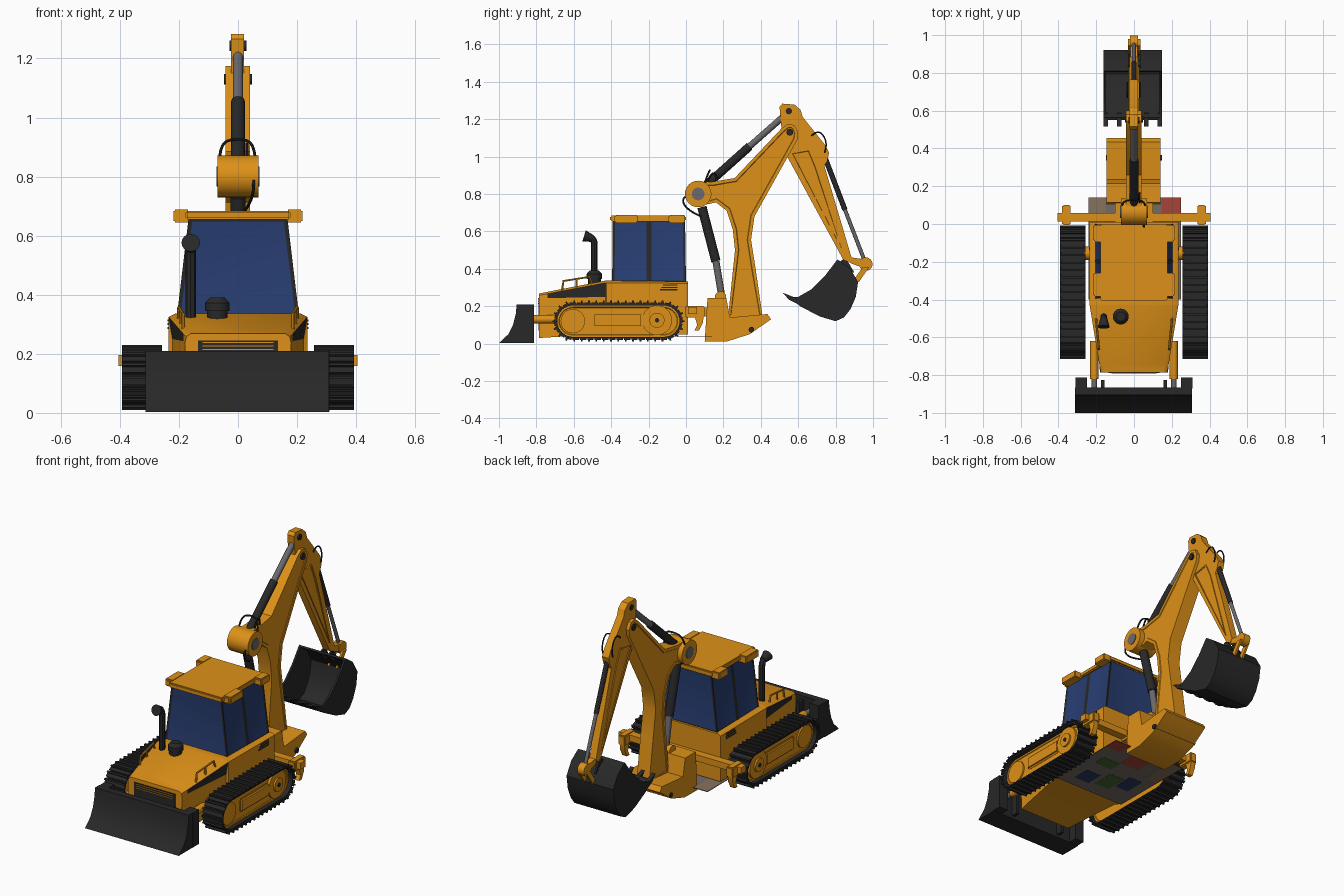
import bpy, bmesh, math
from mathutils import Vector, Matrix

if "Cube" in bpy.data.objects:
    bpy.data.objects.remove(bpy.data.objects["Cube"])

def mat(name, c):
    m = bpy.data.materials.new(name)
    m.diffuse_color = (*c, 1)
    m.use_nodes = True
    m.node_tree.nodes["Principled BSDF"].inputs["Base Color"].default_value = m.diffuse_color
    return m

YELLOW = mat("machine yellow", (0.73, 0.285, 0.009))
BLACK = mat("dark rubber", (0.021, 0.021, 0.021))
GLASS = mat("blue glass", (0.021, 0.048, 0.17))
STEEL = mat("steel grey", (0.15, 0.14, 0.15))
TAUPE = mat("taupe", (0.17, 0.15, 0.13))
BEIGE = mat("beige", (0.25, 0.17, 0.11))
RED = mat("dull red", (0.38, 0.06, 0.04))
GREEN = mat("dark green", (0.05, 0.13, 0.03))
NAVY = mat("navy", (0.025, 0.04, 0.13))

def finish(name, bm, *mats):
    bmesh.ops.recalc_face_normals(bm, faces=bm.faces)
    me = bpy.data.meshes.new(name)
    bm.to_mesh(me)
    bm.free()
    for m in mats:
        me.materials.append(m)
    ob = bpy.data.objects.new(name, me)
    bpy.context.collection.objects.link(ob)
    return ob

def box(name, lo, hi, m, bevel=0.0):
    bm = bmesh.new()
    lo, hi = Vector(lo), Vector(hi)
    bmesh.ops.create_cube(bm, size=1, matrix=Matrix.Translation((lo + hi) / 2) @ Matrix.Diagonal((*(hi - lo), 1)))
    if bevel:
        bmesh.ops.bevel(bm, geom=bm.edges[:], offset=bevel, segments=2, affect='EDGES')
    return finish(name, bm, m)

def prism(name, pts, x0, x1, m, inset=0.0, depth=-0.004):
    """Side profile of (y, z) points extruded along x, with optional recessed side panels."""
    bm = bmesh.new()
    a, b = ([bm.verts.new((x, y, z)) for y, z in pts] for x in (x0, x1))
    n = len(pts)
    caps = [bm.faces.new(a), bm.faces.new(b)]
    for i in range(n):
        bm.faces.new((a[i], a[(i + 1) % n], b[(i + 1) % n], b[i]))
    bmesh.ops.recalc_face_normals(bm, faces=bm.faces)
    if inset:
        for f in caps:
            bmesh.ops.inset_region(bm, faces=[f], thickness=inset, depth=0)
            bmesh.ops.inset_region(bm, faces=[f], thickness=0.003, depth=depth)
    return finish(name, bm, m)

def cyl(name, a, b, r, m, r2=None, n=24):
    a, b = Vector(a), Vector(b)
    bm = bmesh.new()
    rot = (b - a).to_track_quat('Z', 'Y').to_matrix().to_4x4()
    bmesh.ops.create_cone(bm, cap_ends=True, segments=n, radius1=r, radius2=r if r2 is None else r2,
                          depth=(b - a).length, matrix=Matrix.Translation((a + b) / 2) @ rot)
    return finish(name, bm, m)

def pin(name, y, z, r, half, m):
    return cyl(name, (-half, y, z), (half, y, z), r, m)

def tube(name, pts, r, m, smooth=True):
    cu = bpy.data.curves.new(name, 'CURVE')
    cu.dimensions, cu.bevel_depth, cu.bevel_resolution, cu.use_fill_caps = '3D', r, 2, True
    sp = cu.splines.new('NURBS' if smooth else 'POLY')
    sp.points.add(len(pts) - 1)
    for p, co in zip(sp.points, pts):
        p.co = (*co, 1)
    if smooth:
        sp.use_endpoint_u, sp.order_u, sp.resolution_u = True, 3, 6
    cu.materials.append(m)
    ob = bpy.data.objects.new(name, cu)
    bpy.context.collection.objects.link(ob)
    bpy.ops.object.select_all(action='DESELECT')
    ob.select_set(True)
    bpy.context.view_layer.objects.active = ob
    bpy.ops.object.convert(target='MESH')

# Body and hood: mirrored cross-sections lofted along y, dark engine side panels
sections = [(-0.785, [(0.17, .03), (0.18, .235), (0.175, .258), (0.16, .268)]),
            (-0.74, [(0.178, .033), (0.184, .243), (0.184, .266), (0.167, .277)]),
            (-0.43, [(0.225, .05), (0.222, .25), (0.235, .325), (0.21, .337)]),
            (-0.425, [(0.235, .05), (0.235, .25), (0.235, .325), (0.21, .337)]),
            (0.01, [(0.235, .05), (0.235, .25), (0.235, .322), (0.22, .332)])]
bm = bmesh.new()
rings = [[bm.verts.new((x, y, z)) for x, z in h] + [bm.verts.new((-x, y, z)) for x, z in h[::-1]]
         for y, h in sections]
for s in range(len(rings) - 1):
    for i in range(8):
        j = (i + 1) % 8
        f = bm.faces.new((rings[s][i], rings[s][j], rings[s + 1][j], rings[s + 1][i]))
        f.material_index = int(s == 1 and i in (1, 5))
bm.faces.new(rings[0])
bm.faces.new(rings[-1])
finish("body", bm, YELLOW, BLACK)

# Front grille
box("grille", (-0.135, -0.789, 0.07), (0.135, -0.78, 0.245), BLACK)
for i in range(3):
    z = 0.213 + i * 0.012
    box("grille_slat", (-0.12, -0.792, z), (0.12, -0.786, z + 0.003), YELLOW)

# Cab: tapered box, side faces inset into glass with dark pillars
bm = bmesh.new()
plan = [(1, 0), (1, .5), (1, 1), (-1, 1), (-1, .5), (-1, 0)]
low = [bm.verts.new((0.207 * x, -0.395 + 0.395 * t, 0.325)) for x, t in plan]
top = [bm.verts.new((0.167 * x, -0.392 + 0.387 * t, 0.662)) for x, t in plan]
walls = [bm.faces.new((low[i], low[(i + 1) % 6], top[(i + 1) % 6], top[i])) for i in range(6)]
bm.faces.new(low)
bm.faces.new(top)
bmesh.ops.recalc_face_normals(bm, faces=bm.faces)
bmesh.ops.inset_individual(bm, faces=walls, thickness=0.018, depth=-0.003)
for f in walls:
    f.material_index = 1
finish("cab", bm, BLACK, GLASS)
box("cab_roof", (-0.178, -0.405, 0.655), (0.178, 0.0, 0.684), YELLOW, 0.006)

# Exhaust and air cleaner
tube("exhaust_pipe", [(-0.16, -0.49, 0.31), (-0.16, -0.49, 0.5), (-0.16, -0.49, 0.565), (-0.16, -0.535, 0.578)], 0.018, BLACK)
cyl("exhaust_mouth", (-0.16, -0.50, 0.562), (-0.16, -0.545, 0.576), 0.019, BLACK, 0.031)
cyl("air_cleaner_stem", (-0.07, -0.49, 0.3), (-0.07, -0.49, 0.35), 0.035, BLACK)
cyl("air_cleaner", (-0.07, -0.49, 0.345), (-0.07, -0.49, 0.372), 0.042, BLACK)
cyl("air_cleaner_cap", (-0.07, -0.49, 0.372), (-0.07, -0.49, 0.39), 0.042, BLACK, 0.025)

# Undercarriage path: a stadium sampled by distance, giving (y, z, angle)
Y0, Y1, ZC, R = -0.605, -0.118, 0.12, 0.095
def stadium(s, r):
    L, arc = Y1 - Y0, math.pi * R
    s *= 2 * (L + arc)
    if s < L: y, a = Y0 + s, math.pi / 2
    elif s < L + arc: y, a = Y1, math.pi / 2 - (s - L) / R
    elif s < 2 * L + arc: y, a = Y1 - (s - L - arc), -math.pi / 2
    else: y, a = Y0, -math.pi / 2 - (s - 2 * L - arc) / R
    return y + r * math.cos(a), ZC + r * math.sin(a), a

for sx in (-1, 1):
    side = "right" if sx > 0 else "left"
    def sp(name, pts, a, b, m, **k):
        return prism(f"{side}_{name}", pts, sx * a, sx * b, m, **k)
    def sbox(name, a, b, m, bevel=0.0):
        lo, hi = sorted((sx * a[0], sx * b[0]))
        return box(f"{side}_{name}", (lo, *a[1:]), (hi, *b[1:]), m, bevel)
    # Track belt, shoes with raised bars
    bm = bmesh.new()
    N = 72
    ring = [[bm.verts.new((sx * x, *stadium(i / N, r)[:2])) for x, r in
             ((.265, .084), (.385, .084), (.385, .094), (.265, .094))] for i in range(N)]
    for i in range(N):
        for k in range(4):
            bm.faces.new((ring[i][k], ring[i][(k + 1) % 4], ring[(i + 1) % N][(k + 1) % 4], ring[(i + 1) % N][k]))
    M = 40
    for i in range(M):
        for r, length, thick, off in ((0.096, 0.034, 0.007, 0), (0.102, 0.009, 0.016, 0.2)):
            y, z, a = stadium((i + off) / M, r)
            bmesh.ops.create_cube(bm, size=1, matrix=Matrix.Translation((sx * 0.325, y, z)) @
                                  Matrix.Rotation(a, 4, 'X') @ Matrix.Diagonal((0.134, thick, length, 1)))
    finish(f"{side}_track", bm, BLACK)
    # Track frame, wheels and axle
    sp("track_frame", [stadium(i / 48, 0.0845)[:2] for i in range(48)], 0.28, 0.36, YELLOW, inset=0.01)
    sbox("track_cover", (0.35, -0.50, 0.085), (0.372, -0.23, 0.165), YELLOW, 0.01)
    cyl(f"{side}_idler", (sx * 0.3, -0.605, 0.12), (sx * 0.365, -0.605, 0.12), 0.065, YELLOW, n=32)
    for x, r, m in ((.37, .08, YELLOW), (.38, .04, YELLOW), (.384, .012, BLACK)):
        cyl(f"{side}_sprocket", (sx * 0.3, -0.155, 0.125), (sx * x, -0.155, 0.125), r, m, n=32)
    cyl(f"{side}_axle", (sx * 0.2, -0.155, 0.12), (sx * 0.3, -0.155, 0.12), 0.035, YELLOW)
    # Roof lamps, side vents, handrails
    for y0, y1 in ((-0.38, -0.26), (-0.09, -0.005)):
        sbox("roof_lamp", (0.165, y0, 0.645), (0.218, y1, 0.688), YELLOW, 0.005)
        sbox("lamp_lens", (0.178, y0 - 0.004, 0.653), (0.207, y0 + 0.004, 0.68), YELLOW)
    for i in range(3):
        sbox("side_vent", (0.23, -0.14 + i * 0.008, 0.284 + i * 0.013), (0.238, -0.045, 0.291 + i * 0.013), BLACK)
    tube(f"{side}_handrail", [(sx * .186, -.665, .27), (sx * .186, -.655, .335), (sx * .2, -.515, .357), (sx * .2, -.50, .31)], 0.006, YELLOW, False)
    cyl(f"{side}_handrail_post", (sx * .193, -.585, .28), (sx * .193, -.585, .345), 0.006, YELLOW, n=10)
    # Blade push arms and brackets
    cyl(f"{side}_push_arm", (sx * .21, -.62, .13), (sx * .21, -.82, .13), 0.022, YELLOW)
    cyl(f"{side}_push_rod", (sx * .21, -.80, .13), (sx * .21, -.88, .13), 0.015, STEEL)
    sbox("blade_bracket", (0.25, -0.87, 0.004), (0.31, -0.812, 0.21), BLACK)
    sbox("blade_rib", (0.155, -0.87, 0.02), (0.175, -0.825, 0.19), BLACK)
    # Rear bar end clamps with hooks
    sbox("bar_clamp", (0.335, -0.005, 0.14), (0.38, 0.10, 0.202), YELLOW, 0.006)
    sp("bar_hook", [(0.045, .15), (0.095, .15), (0.09, .11), (0.07, .07), (0.045, .07), (0.06, .10)], 0.342, 0.373, YELLOW)

# Dozer blade
prism("dozer_blade", [(-1, .003), (-.95, .05), (-.925, .1), (-.91, .16), (-.905, .21), (-.865, .21), (-.865, .003)], -0.313, 0.308, BLACK)

# Rear bar, hitch and coloured under plate
box("rear_bar", (-0.405, 0.012, 0.158), (0.405, 0.058, 0.196), YELLOW)
box("hitch", (-0.1, 0.0, 0.145), (0.1, 0.13, 0.192), YELLOW)
box("under_plate", (-0.24, -0.40, 0.039), (0.25, 0.14, 0.041), TAUPE)
for x0, x1, y0, y1, m in ((-.24, -.15, -.08, .14, BEIGE), (.145, .25, .05, .14, RED), (-.06, .07, -.04, .07, RED),
                          (-.07, .03, -.31, -.17, GREEN), (.06, .18, -.13, -.05, GREEN),
                          (-.17, -.08, -.26, -.13, NAVY), (.06, .16, -.33, -.22, NAVY)):
    box("under_plate_patch", (x0, y0, 0.038), (x1, y1, 0.042), m)

# Backhoe base
prism("backhoe_base", [(.10, .01), (.115, .245), (.215, .245), (.235, .14), (.435, .158), (.455, .13), (.34, .05), (.22, .012)], -0.145, 0.14, YELLOW)
pin("base_pin", 0.35, 0.075, 0.015, 0.149, BLACK)
pin("lift_mount", 0.185, 0.25, 0.03, 0.04, YELLOW)

# Boom with barrel pivot
prism("boom", [(.225, .14), (.41, .14), (.372, .40), (.348, .555), (.366, .68), (.595, 1.09), (.60, 1.13), (.58, 1.168),
               (.545, 1.175), (.51, 1.15), (.26, .885), (.14, .865), (.07, .865), (.07, .735), (.16, .755),
               (.218, .71), (.25, .61), (.262, .5)], -0.043, 0.04, YELLOW, inset=0.018)
pin("boom_barrel", 0.065, 0.80, 0.071, 0.069, YELLOW)
pin("barrel_cap", 0.065, 0.80, 0.034, 0.073, STEEL)
pin("elbow_pin", 0.555, 1.13, 0.018, 0.047, BLACK)

# Stick
prism("stick", [(.50, 1.265), (.515, 1.283), (.58, 1.278), (.612, 1.25), (.625, 1.21), (.745, 1.06), (.766, 1.02),
                (.755, .98), (.74, .95), (.885, .46), (.865, .435), (.84, .45), (.53, 1.02), (.515, 1.1)],
      -0.024, 0.02, YELLOW)
prism("stick_panel", [(.56, 1.02), (.66, 1.04), (.70, .95), (.835, .50)], -0.03, 0.026, YELLOW, inset=0.01)
pin("stick_top_pin", 0.55, 1.243, 0.017, 0.028, BLACK)

# Hydraulic cylinders: dark barrel then steel rod
for name, a, b, c, r in (("lift", (.085, .73), (.16, .44), (.19, .26), 0.025),
                         ("stick", (.10, .84), (.34, 1.055), (.55, 1.24), 0.023),
                         ("bucket", (.745, .99), (.85, .715), (.96, .43), 0.014)):
    cyl(f"{name}_cylinder", (0, *a), (0, *b), r, BLACK)
    cyl(f"{name}_rod", (0, *b), (0, *c), r * 0.75, STEEL)

# Bucket linkage
prism("bucket_link", [(.84, .47), (.89, .46), (.96, .45), (.96, .40), (.88, .43)], -0.018, 0.018, YELLOW)
pin("link_end", 0.961, 0.425, 0.036, 0.022, YELLOW)
for x in (-0.032, 0.022):
    prism("bucket_lug", [(.945, .41), (.98, .41), (.925, .33), (.89, .33)], x, x + 0.012, YELLOW)
    prism("bucket_ear", [(.81, .43), (.84, .45), (.865, .44), (.90, .38), (.86, .38)], x, x + 0.012, BLACK)

# Bucket: curved shell, side plates and teeth
outer = [(.81, .45), (.875, .405), (.92, .33), (.908, .25), (.88, .185), (.845, .14), (.80, .12), (.715, .145), (.61, .2), (.55, .25)]
inner = [(y + (.73 - y) * .07, z + (.31 - z) * .07) for y, z in outer]
prism("bucket_shell", outer + inner[::-1], -0.155, 0.14, BLACK)
for x in (-0.162, 0.135):
    prism("bucket_side", outer + [(.60, .25), (.67, .29), (.745, .365)], x, x + 0.012, BLACK)
for i in range(5):
    x = -0.162 + i * 0.0715
    prism("bucket_tooth", [(.517, .272), (.55, .235), (.59, .215), (.585, .245)], x, x + 0.024, BLACK)

# Hoses
tube("barrel_hose", [(-.062, .10, .86), (-.06, .12, .915), (.0, .13, .93), (.055, .12, .915), (.058, .10, .86)], 0.005, BLACK)
tube("side_hose", [(.05, .07, .79), (.055, -.02, .80), (.05, -.01, .72), (.02, .08, .68)], 0.005, BLACK)
tube("boom_hose", [(.03, .10, .82), (.03, .13, .92), (.03, .17, .90), (.03, .16, .86)], 0.005, BLACK)
for x in (-0.035, 0.03):
    tube("stick_hose", [(x, .67, 1.11), (x, .71, 1.15), (x, .76, 1.07), (x, .74, 1.02)], 0.004, BLACK)

# Smooth round parts, keep edges sharp
bpy.ops.object.select_all(action='SELECT')
bpy.context.view_layer.objects.active = bpy.data.objects["body"]
bpy.ops.object.shade_smooth_by_angle(angle=math.radians(30))
